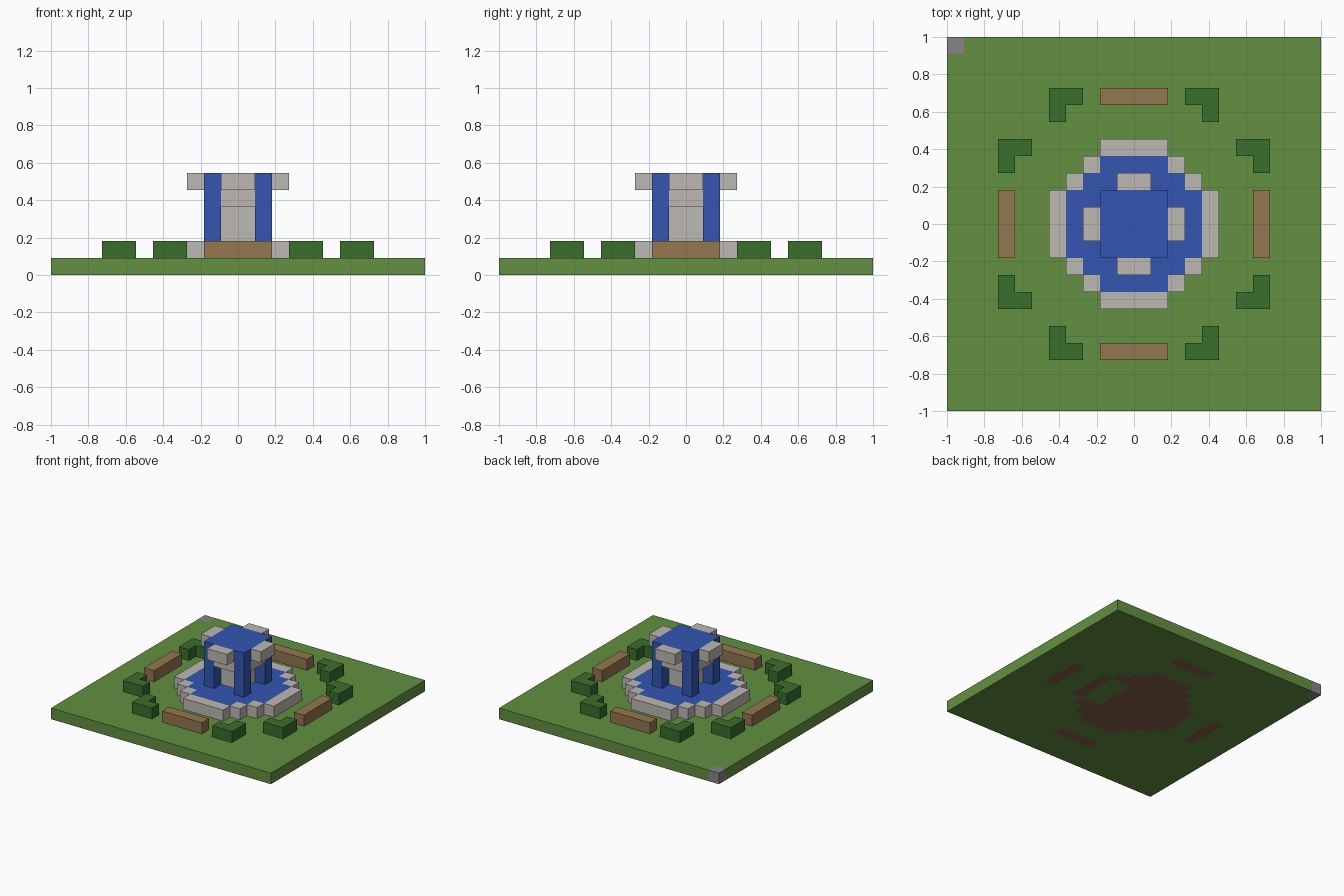
import bpy
import bmesh

U = 1 / 11  # size of one block

cube = bpy.data.objects.get("Cube")
if cube:
    bpy.data.objects.remove(cube, do_unlink=True)


def material(name, *rgb):
    linear = [((c / 255 + 0.055) / 1.055) ** 2.4 for c in rgb] + [1]
    m = bpy.data.materials.new(name)
    m.use_nodes = True
    m.diffuse_color = linear
    m.node_tree.nodes["Principled BSDF"].inputs["Base Color"].default_value = linear
    return m


grass = material("grass green", 98, 144, 64)
dirt = material("dirt brown", 134, 96, 70)
marker = material("marker grey", 135, 132, 136)
stone = material("pale stone", 190, 184, 178)
water = material("water blue", 51, 86, 178)
leaves = material("hedge green", 57, 110, 44)
wood = material("bench wood", 147, 119, 80)


def finish(name, bm, *mats):
    mesh = bpy.data.meshes.new(name)
    bm.to_mesh(mesh)
    bm.free()
    for m in mats:
        mesh.materials.append(m)
    obj = bpy.data.objects.new(name, mesh)
    bpy.context.collection.objects.link(obj)
    return obj


def blocks(name, mat, boxes):
    """Join boxes given in block units as (x0, x1, y0, y1, z0, z1)."""
    bm = bmesh.new()
    for x0, x1, y0, y1, z0, z1 in boxes:
        verts = bmesh.ops.create_cube(bm, size=1)["verts"]
        for v in verts:
            v.co.x = (x1 if v.co.x > 0 else x0) * U
            v.co.y = (y1 if v.co.y > 0 else y0) * U
            v.co.z = (z1 if v.co.z > 0 else z0) * U
    return finish(name, bm, mat)


def mirrored(boxes):
    """Repeat boxes in all four quadrants."""
    out = set()
    for x0, x1, y0, y1, z0, z1 in boxes:
        for xs in ((x0, x1), (-x1, -x0)):
            for ys in ((y0, y1), (-y1, -y0)):
                out.add((*xs, *ys, z0, z1))
    return sorted(out)


# Ground slab, with bare dirt underneath the benches and the basin
def bare(x, y):
    a, b = sorted((abs(x), abs(y)))
    bench = 7 < b < 8 and a < 2
    basin = b < 5 and a < 4 and a + b < 7 and not (b > 4 and a > 2)
    hole = 2 < x < 4 and abs(y) < 2
    return bench or (basin and not hole)


bm = bmesh.new()
bmesh.ops.create_grid(bm, x_segments=22, y_segments=22, size=1)
top = bmesh.ops.extrude_face_region(bm, geom=bm.faces[:])["geom"]
bmesh.ops.translate(bm, vec=(0, 0, U), verts=[g for g in top if isinstance(g, bmesh.types.BMVert)])
bmesh.ops.recalc_face_normals(bm, faces=bm.faces[:])
for f in bm.faces:
    c = f.calc_center_median() / U
    if c.x < -10 and c.y > 10:
        f.material_index = 2
    elif c.z < 0.1 and bare(c.x, c.y):
        f.material_index = 1
finish("ground", bm, grass, dirt, marker)

# Stepped basin rim and its water
blocks("basin_rim", stone, mirrored([
    (-2, 2, 4, 5, 1, 2), (4, 5, -2, 2, 1, 2),
    (2, 3, 3, 4, 1, 2), (3, 4, 2, 3, 1, 2)]))
blocks("basin_water", water, mirrored([
    (-4, 4, -2, 2, 1, 2), (-3, 3, 2, 3, 1, 2), (-2, 2, 3, 4, 1, 2)]))

# Fountain pillar widening upward to four spouts
blocks("fountain_pillar", stone, [(-1, 1, -1, 1, 2, 5)])
blocks("fountain_brackets", stone, mirrored([(1, 2, -1, 1, 4, 5), (-1, 1, 1, 2, 4, 5)]))
blocks("fountain_spouts", stone, mirrored([(2, 3, -1, 1, 5, 6), (-1, 1, 2, 3, 5, 6)]))

# Upper pool and the falling water at its corners
blocks("upper_pool", water, [(-2, 2, -2, 2, 5, 6)])
blocks("falling_water", water, mirrored([(1, 2, 1, 2, 2, 5)]))

# Benches on four sides
blocks("benches", wood, mirrored([(-2, 2, 7, 8, 1, 2), (7, 8, -2, 2, 1, 2)]))

# L-shaped hedges, two per quadrant
blocks("hedges", leaves, mirrored([
    (3, 5, 7, 8, 1, 2), (4, 5, 6, 7, 1, 2),
    (6, 8, 4, 5, 1, 2), (7, 8, 3, 4, 1, 2)]))
